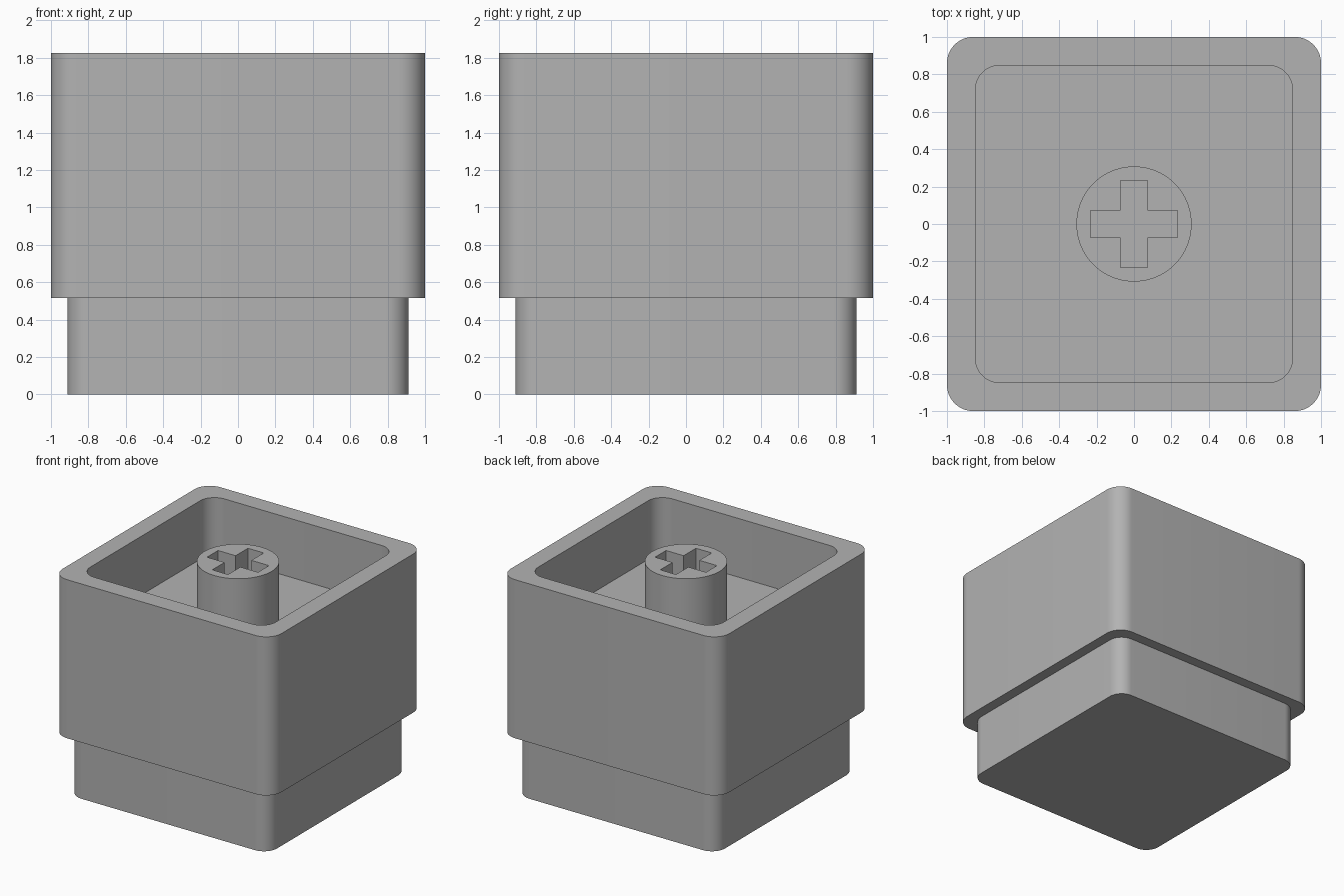
import bpy, bmesh
from math import sin, cos, pi, radians

cube = bpy.data.objects.get("Cube")
if cube:
    bpy.data.objects.remove(cube, do_unlink=True)

TOP, FLOOR, STEP = 1.825, 1.34, 0.515

grey = bpy.data.materials.new("light grey plastic")
grey.use_nodes = True
grey.diffuse_color = (0.45, 0.45, 0.45, 1)
grey.node_tree.nodes["Principled BSDF"].inputs["Base Color"].default_value = grey.diffuse_color


def rounded_square(half, radius, steps=12):
    """Outline of a square with rounded corners, counter-clockwise."""
    points = []
    for corner, (sx, sy) in enumerate([(1, 1), (-1, 1), (-1, -1), (1, -1)]):
        for i in range(steps + 1):
            a = (corner + i / steps) * pi / 2
            points.append((sx * (half - radius) + radius * cos(a),
                           sy * (half - radius) + radius * sin(a)))
    return points


def loft(name, sections):
    """Skin a stack of (outline, height) sections and cap both ends."""
    bm = bmesh.new()
    rings = [[bm.verts.new((x, y, z)) for x, y in outline] for outline, z in sections]
    for low, high in zip(rings, rings[1:]):
        n = len(low)
        for i in range(n):
            j = (i + 1) % n
            bm.faces.new((low[i], low[j], high[j], high[i]))
    bm.faces.new(rings[0][::-1])
    bm.faces.new(rings[-1])
    bmesh.ops.recalc_face_normals(bm, faces=bm.faces)
    mesh = bpy.data.meshes.new(name)
    bm.to_mesh(mesh)
    bm.free()
    mesh.materials.append(grey)
    obj = bpy.data.objects.new(name, mesh)
    bpy.context.collection.objects.link(obj)
    return obj


def smooth(obj):
    bpy.ops.object.select_all(action="DESELECT")
    obj.select_set(True)
    bpy.context.view_layer.objects.active = obj
    bpy.ops.object.shade_smooth_by_angle(angle=radians(30))


# Stepped body with an open recess in the top
foot = rounded_square(0.912, 0.12)
shell = rounded_square(1.0, 0.14)
recess = rounded_square(0.848, 0.13)
body = loft("body", [(foot, 0), (foot, STEP), (shell, STEP), (shell, TOP),
                     (recess, TOP), (recess, FLOOR)])
smooth(body)

# Round stem standing in the recess
circle = [(0.308 * cos(a), 0.308 * sin(a)) for a in (2 * pi * i / 96 for i in range(96))]
stem = loft("stem", [(circle, FLOOR - 0.02), (circle, TOP)])

# Cross-shaped socket cut into the stem
arm, thick = 0.233, 0.072
quarter = [(arm, -thick), (arm, thick), (thick, thick)]
cross = []
for turn in range(4):
    cross += quarter
    quarter = [(-y, x) for x, y in quarter]
cutter = loft("socket_cutter", [(cross, FLOOR + 0.02), (cross, TOP + 0.1)])
cutter.hide_render = True

cut = stem.modifiers.new("socket", "BOOLEAN")
cut.operation = "DIFFERENCE"
cut.solver = "EXACT"
cut.object = cutter
bpy.context.view_layer.objects.active = stem
bpy.ops.object.modifier_apply(modifier=cut.name)
bpy.data.objects.remove(cutter, do_unlink=True)
smooth(stem)
